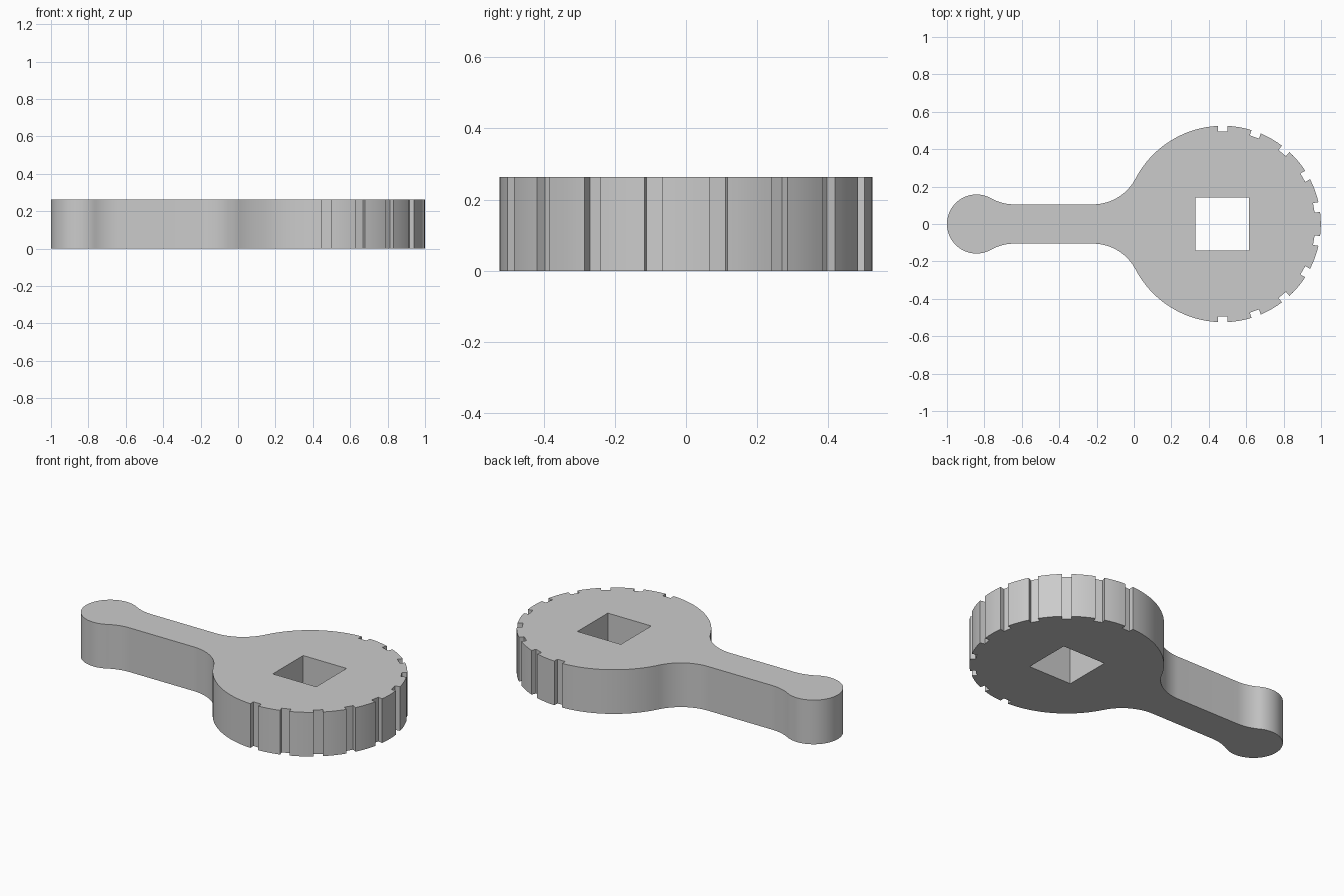
import bpy, bmesh
from math import sin, cos, asin, atan2, sqrt, radians, pi

if "Cube" in bpy.data.objects:
    bpy.data.objects.remove(bpy.data.objects["Cube"], do_unlink=True)

HEIGHT = 0.263
HEAD_X, HEAD_R = 0.474, 0.525
KNOB_X, KNOB_R = -0.842, 0.158
ARM = 0.105                      # half width of the arm
NOTCH_HALF, NOTCH_R = 0.026, 0.495
STEP = radians(3)


def arc(cx, cy, r, a, b):
    n = max(1, round(abs(b - a) / STEP))
    return [(cx + r * cos(a + (b - a) * i / n), cy + r * sin(a + (b - a) * i / n))
            for i in range(n + 1)]


def fillet(cx, r, tangent_x):
    """Centre height and radius of the arc joining a disc to the arm."""
    dx = tangent_x - cx
    f = (dx * dx + ARM * ARM - r * r) / (2 * (r - ARM))
    return ARM + f, f, atan2(ARM + f, dx)


# Upper half of the outline, from the head's far end round to the knob's end
outline = []
start = 0.0
half_angle = asin(NOTCH_HALF / HEAD_R)
for deg in range(10, 91, 20):
    a = radians(deg)
    outline += arc(HEAD_X, 0, HEAD_R, start, a - half_angle)
    for side in (-1, 1):
        outline.append((HEAD_X + NOTCH_R * cos(a) - side * NOTCH_HALF * sin(a),
                        NOTCH_R * sin(a) + side * NOTCH_HALF * cos(a)))
    start = a + half_angle
head_fx = -0.22
cy, r, a = fillet(HEAD_X, HEAD_R, head_fx)
outline += arc(HEAD_X, 0, HEAD_R, start, a)
outline += arc(head_fx, cy, r, a - pi, -pi / 2)[1:]
knob_fx = -0.64
cy, r, a = fillet(KNOB_X, KNOB_R, knob_fx)
outline += arc(knob_fx, cy, r, -pi / 2, a - pi)
outline += arc(KNOB_X, 0, KNOB_R, a, pi)[1:]
# Mirror to the lower half
outline += [(x, -y) for x, y in reversed(outline[1:-1])]

# Square socket through the head
sx, s = 0.472, 0.143
socket = [(sx - s, -s), (sx + s, -s), (sx + s, s), (sx - s, s)]

# Fill the profile and raise it to full thickness
bm = bmesh.new()
edges = []
for loop in (outline, socket):
    vs = [bm.verts.new((x, y, 0)) for x, y in loop]
    edges += [bm.edges.new((v, vs[i - 1])) for i, v in enumerate(vs)]
bmesh.ops.triangle_fill(bm, edges=edges, use_beauty=True, normal=(0, 0, 1))
top = bmesh.ops.extrude_face_region(bm, geom=bm.faces[:], use_keep_orig=True)
bmesh.ops.translate(bm, vec=(0, 0, HEIGHT),
                    verts=[g for g in top["geom"] if isinstance(g, bmesh.types.BMVert)])
bmesh.ops.recalc_face_normals(bm, faces=bm.faces[:])

mesh = bpy.data.meshes.new("notched_handle")
bm.to_mesh(mesh)
bm.free()
handle = bpy.data.objects.new("notched_handle", mesh)
bpy.context.collection.objects.link(handle)

grey = bpy.data.materials.new("plain_grey")
grey.use_nodes = True
color = (0.6, 0.6, 0.6, 1)
grey.diffuse_color = color
grey.node_tree.nodes["Principled BSDF"].inputs["Base Color"].default_value = color
mesh.materials.append(grey)

# Smooth the curved walls, keep the rims and notches sharp
bpy.ops.object.select_all(action="DESELECT")
handle.select_set(True)
bpy.context.view_layer.objects.active = handle
bpy.ops.object.shade_smooth_by_angle(angle=radians(30))
